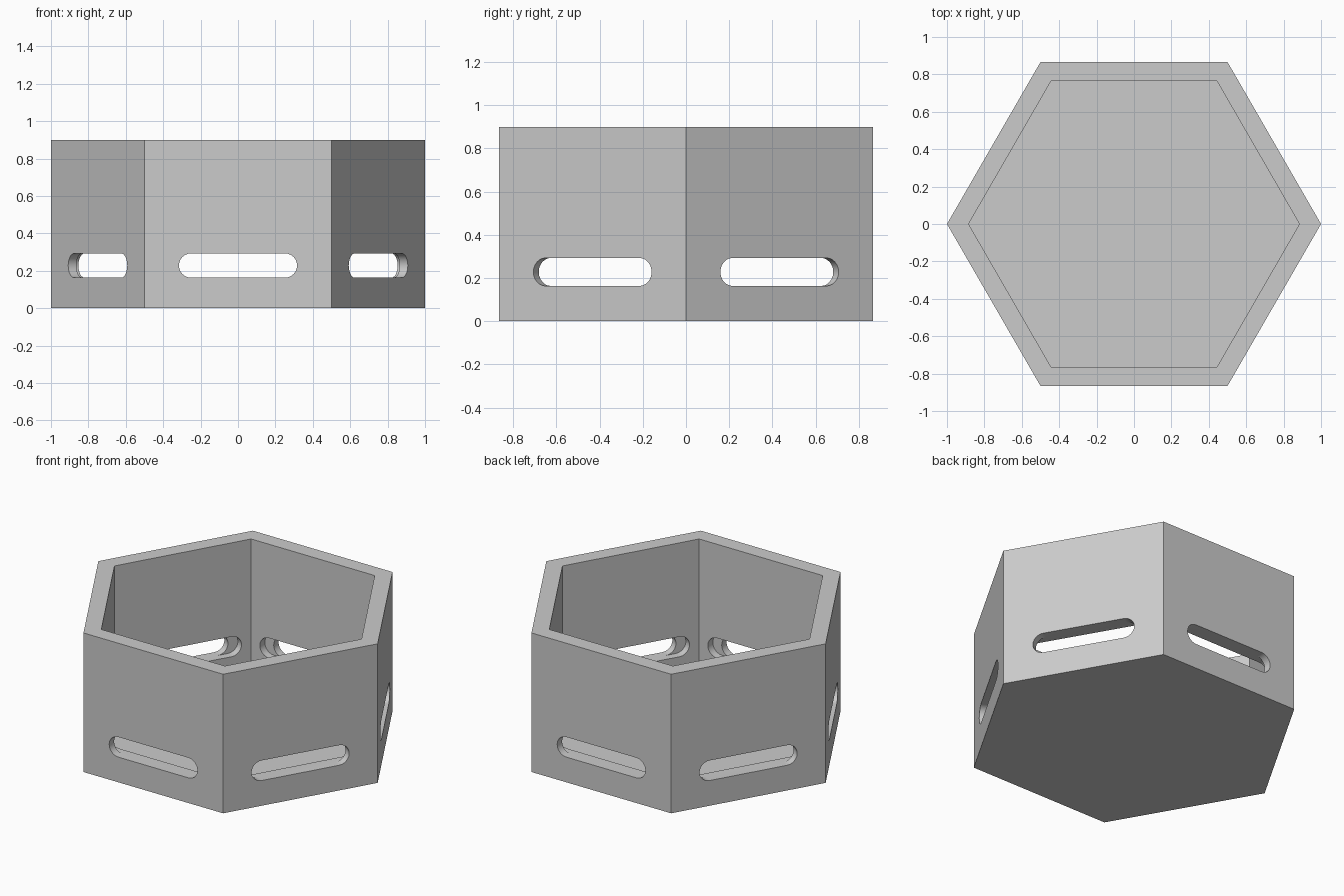
import bpy
import math

if "Cube" in bpy.data.objects:
    bpy.data.objects.remove(bpy.data.objects["Cube"], do_unlink=True)

RADIUS, HEIGHT, WALL, FLOOR = 1.0, 0.9, 0.1, 0.05
SLOT_HALF, RECESS_HALF, SLOT_R, SLOT_Z = 0.316, 0.38, 0.065, 0.228
RECESS_DEPTH = 0.05
APOTHEM = RADIUS * math.cos(math.radians(30))


def prism(name, outline, bottom, top):
    """Extrude a 2D outline between two heights."""
    n = len(outline)
    verts = [(x, y, z) for z in (bottom, top) for x, y in outline]
    faces = [tuple(reversed(range(n))), tuple(range(n, 2 * n))]
    faces += [(i, (i + 1) % n, n + (i + 1) % n, n + i) for i in range(n)]
    mesh = bpy.data.meshes.new(name)
    mesh.from_pydata(verts, [], faces)
    obj = bpy.data.objects.new(name, mesh)
    bpy.context.collection.objects.link(obj)
    return obj


def hexagon(radius):
    return [(radius * math.cos(math.radians(60 * i)),
             radius * math.sin(math.radians(60 * i))) for i in range(6)]


def slot_outline(half, steps=12):
    """Long rounded slot with semicircular ends."""
    points = []
    for side in (1, -1):
        for i in range(steps + 1):
            a = math.pi * i / steps - math.pi / 2
            points.append((side * (half - SLOT_R + SLOT_R * math.cos(a)),
                           side * SLOT_R * math.sin(a)))
    return points


# Hexagonal shell
body = prism("hexagonal_cup", hexagon(RADIUS), 0, HEIGHT)
inner_radius = RADIUS - WALL / math.cos(math.radians(30))
cutters = [prism("cavity_cutter", hexagon(inner_radius), FLOOR, HEIGHT + 0.2)]

# Each bar serves two opposite walls: a through slot, and a longer recess inside
recess_reach = APOTHEM - RECESS_DEPTH
for i in range(3):
    for half, reach in ((SLOT_HALF, 1.2), (RECESS_HALF, recess_reach)):
        bar = prism("slot_cutter", slot_outline(half), -reach, reach)
        bar.rotation_euler = (math.pi / 2, 0, math.radians(60 * i))
        bar.location.z = SLOT_Z
        cutters.append(bar)

bpy.context.view_layer.objects.active = body
body.select_set(True)
for cutter in cutters:
    cutter.hide_render = True
    cut = body.modifiers.new("cut", 'BOOLEAN')
    cut.operation = 'DIFFERENCE'
    cut.solver = 'EXACT'
    cut.object = cutter
    bpy.ops.object.modifier_apply(modifier=cut.name)
    bpy.data.objects.remove(cutter, do_unlink=True)

# Plain grey finish
grey = bpy.data.materials.new("light_grey")
grey.use_nodes = True
color = (0.6, 0.6, 0.6, 1)
grey.diffuse_color = color
grey.node_tree.nodes["Principled BSDF"].inputs["Base Color"].default_value = color
body.data.materials.clear()
body.data.materials.append(grey)
for face in body.data.polygons:
    face.material_index = 0
bpy.ops.object.shade_smooth_by_angle(angle=math.radians(30))
